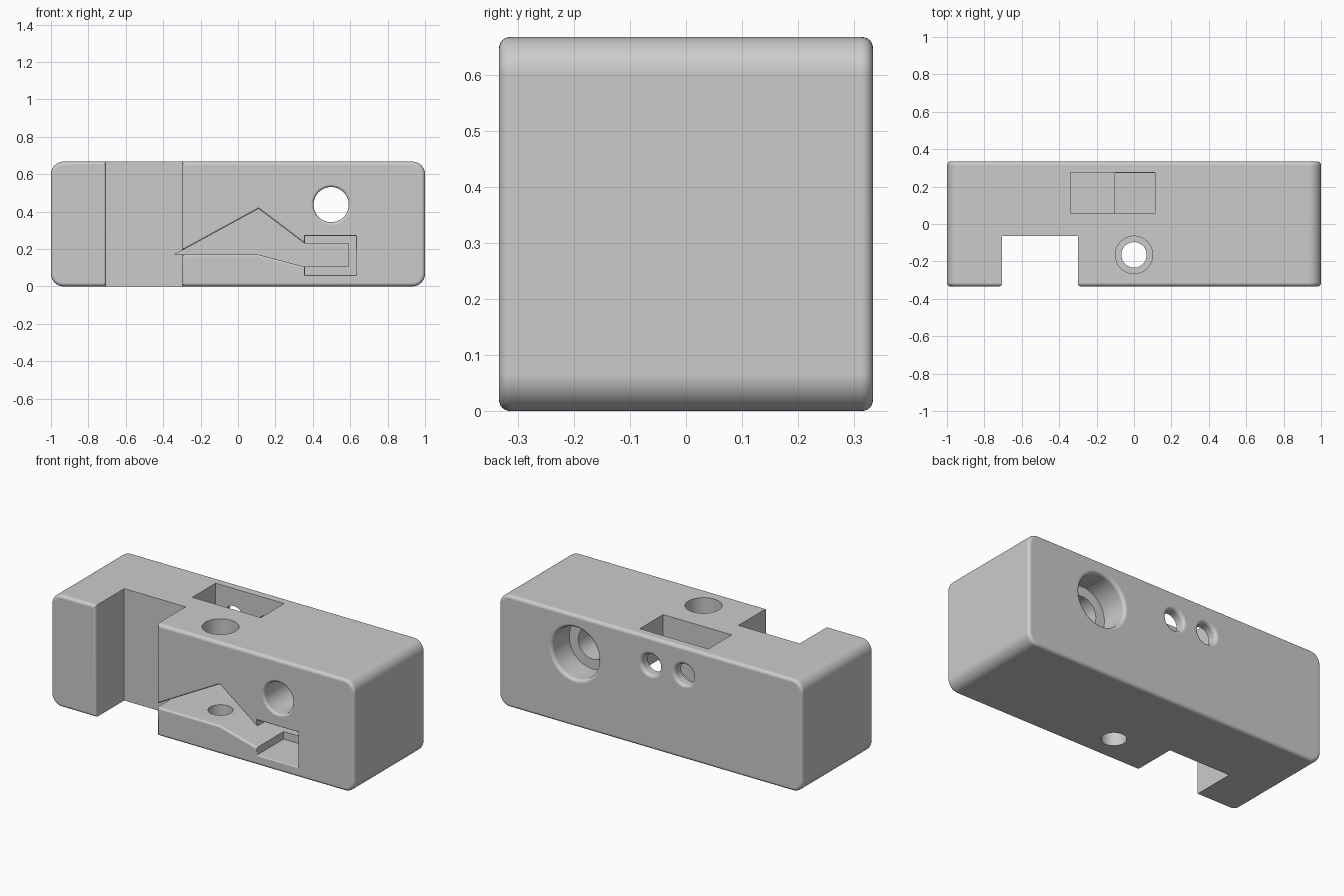
import bpy, bmesh, math

if "Cube" in bpy.data.objects:
    bpy.data.objects.remove(bpy.data.objects["Cube"])

HALF_Y = 0.3335
HEIGHT = 0.667


def make_object(name, bm):
    bmesh.ops.recalc_face_normals(bm, faces=bm.faces)
    mesh = bpy.data.meshes.new(name)
    bm.to_mesh(mesh)
    bm.free()
    ob = bpy.data.objects.new(name, mesh)
    bpy.context.collection.objects.link(ob)
    return ob


def loft(name, rings):
    """Skin equal-length rings of 3D points and cap both ends."""
    bm = bmesh.new()
    loops = [[bm.verts.new(p) for p in ring] for ring in rings]
    n = len(loops[0])
    for a, b in zip(loops, loops[1:]):
        for i in range(n):
            j = (i + 1) % n
            bm.faces.new((a[i], a[j], b[j], b[i]))
    bm.faces.new(loops[0])
    bm.faces.new(loops[-1])
    return make_object(name, bm)


def fillet(r, steps=6):
    """(offset, distance below the surface) along a quarter-round."""
    angles = [math.pi / 2 * i / steps for i in range(steps + 1)]
    return [(r * (1 - math.cos(a)), r * (1 - math.sin(a))) for a in angles]


def grow(poly, d):
    """Offset a counter-clockwise polygon outwards."""
    out = []
    n = len(poly)
    for i, (x, z) in enumerate(poly):
        normals = []
        for p, q in ((poly[i - 1], (x, z)), ((x, z), poly[(i + 1) % n])):
            dx, dz = q[0] - p[0], q[1] - p[1]
            length = math.hypot(dx, dz)
            normals.append((dz / length, -dx / length))
        (ax, az), (bx, bz) = normals
        k = d / (1 + ax * bx + az * bz)
        out.append((x + (ax + bx) * k, z + (az + bz) * k))
    return out


def circle(cx, cz, r, n=64):
    return [(cx + r * math.cos(2 * math.pi * i / n),
             cz + r * math.sin(2 * math.pi * i / n)) for i in range(n)]


def mouth_cutter(name, poly, y_end, side, r):
    """Prism along y, flared where it leaves the front (-1) or back (1)."""
    steps = [(0, y_end)]
    steps += [(o, side * (HALF_Y - t)) for o, t in fillet(r)]
    steps.append((r, side * (HALF_Y + 0.1)))
    return loft(name, [[(x, y, z) for x, z in grow(poly, o)] for o, y in steps])


def prism_z(name, poly, z0, z1):
    return loft(name, [[(x, y, z) for x, y in poly] for z in (z0, z1)])


def rect(x0, x1, y0, y1):
    return [(x0, y0), (x1, y0), (x1, y1), (x0, y1)]


# Block: rounded front outline with softened front and back rims
def outline(inset, r=0.067, steps=10):
    pts = []
    for k, (cx, cz) in enumerate(((1 - r, HEIGHT - r), (r - 1, HEIGHT - r),
                                  (r - 1, r), (1 - r, r))):
        for i in range(steps + 1):
            a = math.pi / 2 * (k + i / steps)
            pts.append((cx + (r - inset) * math.cos(a), cz + (r - inset) * math.sin(a)))
    return pts


rim = fillet(0.02)
rim_steps = [(o, -(HALF_Y - t)) for o, t in reversed(rim)]
rim_steps += [(o, HALF_Y - t) for o, t in rim]
block = loft("block", [[(x, y, z) for x, z in outline(o)] for o, y in rim_steps])

cutters = []

# Full-height notch in the front
left = [(-0.705 - o, -HALF_Y + t) for o, t in fillet(0.015)]
right = [(-0.30 + o, -HALF_Y + t) for o, t in fillet(0.015)]
notch = [(-0.705, -0.065)] + left + [(-0.72, -0.45), (-0.285, -0.45)]
notch += right[::-1] + [(-0.30, -0.065)]
cutters.append(prism_z("notch_cutter", notch, -0.1, 0.8))

# Lever cavity, its shallow recess, and the pocket opening upwards
lever = [(-0.339, 0.17), (0.11, 0.17), (0.355, 0.105), (0.59, 0.105),
         (0.59, 0.23), (0.355, 0.23), (0.11, 0.415)]
cutters.append(mouth_cutter("lever_cutter", lever, 0.274, -1, 0.012))
cutters.append(mouth_cutter("recess_cutter", rect(0.357, 0.63, 0.06, 0.27), -0.08, -1, 0.006))
cutters.append(prism_z("pocket_cutter", rect(-0.34, 0.112, 0.055, 0.275), 0.3, 0.8))

# Vertical stepped screw hole
cutters.append(prism_z("upper_hole_cutter", circle(0, -0.165, 0.1), 0.3, 0.8))
cutters.append(prism_z("lower_hole_cutter", circle(0, -0.165, 0.068), -0.1, 0.3))

# Through hole with wide back counterbore, and two small back holes
cutters.append(mouth_cutter("through_hole_cutter", circle(0.498, 0.437, 0.094), 0.25, -1, 0.015))
cutters.append(mouth_cutter("counterbore_cutter", circle(0.498, 0.437, 0.153), 0.17, 1, 0.02))
for x in (0.0, -0.22):
    cutters.append(mouth_cutter("small_hole_cutter", circle(x, 0.503, 0.06, 48), 0.2, 1, 0.02))

# Carve the block
bpy.context.view_layer.objects.active = block
block.select_set(True)
for cutter in cutters:
    cutter.hide_render = True
    mod = block.modifiers.new("cut", 'BOOLEAN')
    mod.operation = 'DIFFERENCE'
    mod.solver = 'EXACT'
    mod.object = cutter
    bpy.ops.object.modifier_apply(modifier=mod.name)
    bpy.data.objects.remove(cutter, do_unlink=True)

# Shading and colour
bpy.ops.object.shade_smooth_by_angle(angle=math.radians(30))
weighted = block.modifiers.new("flat_faces", 'WEIGHTED_NORMAL')
weighted.keep_sharp = True
grey = bpy.data.materials.new("light_grey")
grey.diffuse_color = (0.6, 0.6, 0.6, 1)
grey.use_nodes = True
grey.node_tree.nodes["Principled BSDF"].inputs["Base Color"].default_value = grey.diffuse_color
block.data.materials.clear()
block.data.materials.append(grey)
